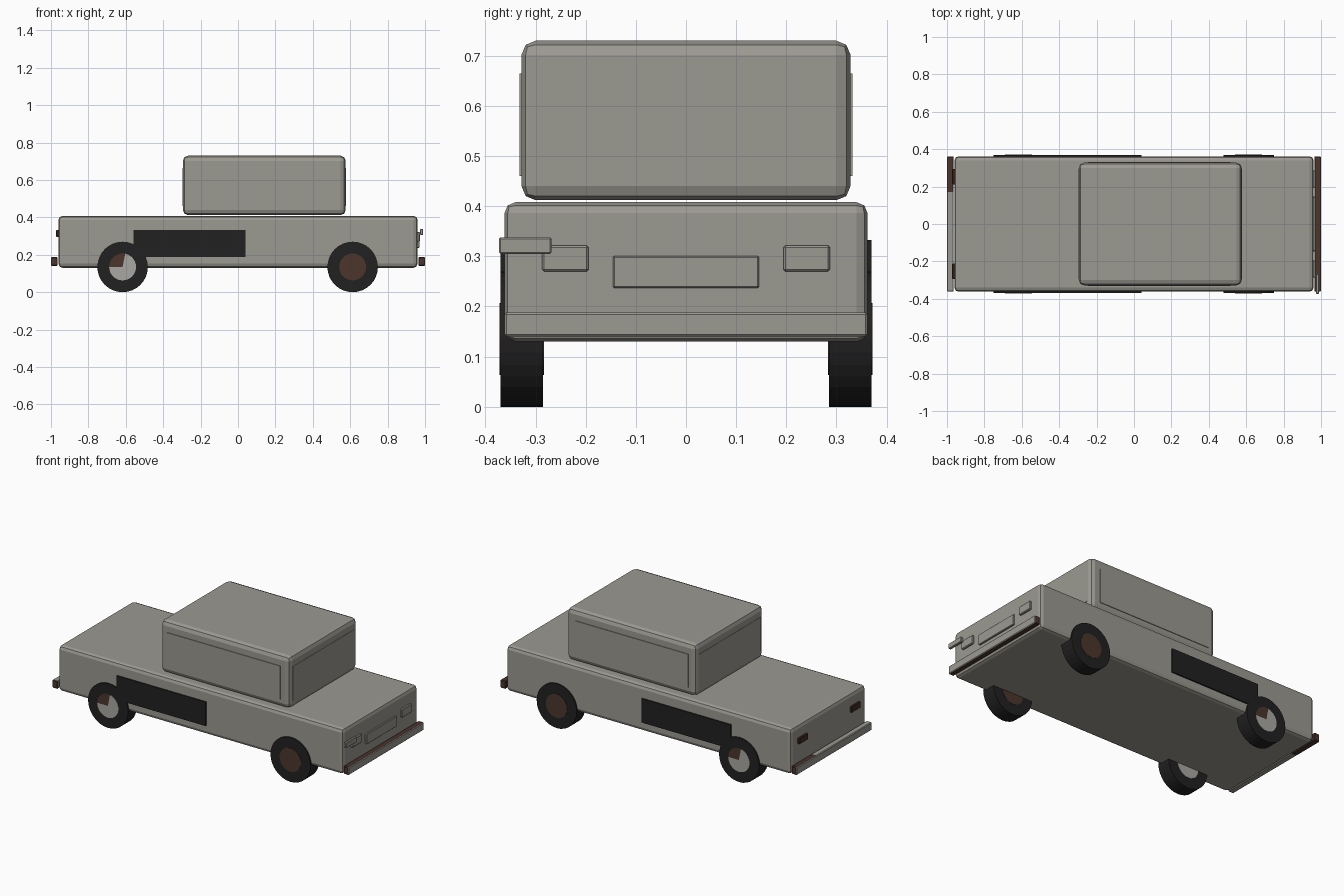
import bpy, bmesh, math
from mathutils import Vector, Matrix

if "Cube" in bpy.data.objects:
    bpy.data.objects.remove(bpy.data.objects["Cube"], do_unlink=True)


def material(name, rgb):
    m = bpy.data.materials.new(name)
    m.use_nodes = True
    m.diffuse_color = (*rgb, 1)
    bsdf = m.node_tree.nodes["Principled BSDF"]
    bsdf.inputs["Base Color"].default_value = (*rgb, 1)
    bsdf.inputs["Roughness"].default_value = 0.6
    return m


GREY = material("warm_grey_paint", (0.33, 0.32, 0.285))
HUB = material("pale_hub_metal", (0.40, 0.39, 0.36))
BLACK = material("black_rubber", (0.015, 0.015, 0.015))
RUST = material("brown_rust", (0.07, 0.035, 0.025))
LAMP = material("dark_red_lamp", (0.055, 0.025, 0.02))


def finish(name, bm, mats):
    mesh = bpy.data.meshes.new(name)
    bm.normal_update()
    bm.to_mesh(mesh)
    bm.free()
    for m in mats:
        mesh.materials.append(m)
    ob = bpy.data.objects.new(name, mesh)
    bpy.context.collection.objects.link(ob)
    return ob


def box(name, xs, ys, zs, mats, bevel=0, segments=2, cut_y=None, rule=None):
    """Box between pairs of limits, optionally bevelled, cut and painted by rule."""
    bm = bmesh.new()
    bmesh.ops.create_cube(bm, size=1)
    lims = (xs, ys, zs)
    for v in bm.verts:
        v.co = Vector([(a + b) / 2 + c * (b - a) for c, (a, b) in zip(v.co, lims)])
    if bevel:
        bmesh.ops.bevel(bm, geom=bm.edges[:], offset=bevel, segments=segments,
                        profile=0.5, affect='EDGES')
    if cut_y is not None:
        bmesh.ops.bisect_plane(bm, geom=bm.verts[:] + bm.edges[:] + bm.faces[:],
                               plane_co=(0, cut_y, 0), plane_no=(0, 1, 0))
    bm.normal_update()
    if rule:
        for f in bm.faces:
            f.material_index = int(rule(f.normal, f.calc_center_median()))
    return finish(name, bm, mats)


# Main body and cabin
box("body", (-0.96, 0.96), (-0.362, 0.362), (0.13, 0.408), [GREY], 0.022)
box("cabin", (-0.295, 0.576), (-0.328, 0.328), (0.412, 0.73), [GREY], 0.028)

# Windows as thin plates
for end, x in (("front", 0.576), ("rear", -0.295)):
    box(end + "_window", (x - 0.002, x + 0.002), (-0.298, 0.298), (0.46, 0.665), [GREY])

for side, s in (("left", 1), ("right", -1)):
    def span(a, b):
        return tuple(sorted((s * a, s * b)))

    box(side + "_window", (-0.245, 0.515), span(0.326, 0.332), (0.46, 0.665), [GREY])
    box(side + "_door_panel", (-0.56, 0.04), span(0.361, 0.37), (0.187, 0.333), [BLACK])
    # Lamps at both ends
    box(side + "_headlight", (0.955, 0.972), span(0.194, 0.287), (0.27, 0.322),
        [GREY], 0.004, 1)
    box(side + "_tail_light", (-0.972, -0.955), span(0.21, 0.295), (0.295, 0.332),
        [LAMP], 0.003, 1)

# Grille and the loose mirror in front of the nose
box("grille", (0.955, 0.97), (-0.146, 0.146), (0.237, 0.301), [GREY], 0.003, 1)
box("mirror", (0.974, 0.99), (-0.373, -0.268), (0.305, 0.338), [GREY], 0.003, 1)

# Partly rusted bumpers
box("front_bumper", (0.964, 1.0), (-0.362, 0.362), (0.14, 0.188), [GREY, RUST],
    0.004, 1, rule=lambda n, c: n.x < 0.5)
box("rear_bumper", (-1.0, -0.964), (-0.362, 0.362), (0.14, 0.188), [GREY, RUST],
    0.004, 1, cut_y=0.17,
    rule=lambda n, c: n.x > -0.5 and (c.y > 0.17 or abs(n.y) > 0.5))


def cylinder(name, centre, radius, width, mats, rule=None, tris=False):
    """Cylinder lying along y."""
    bm = bmesh.new()
    bmesh.ops.create_cone(bm, cap_ends=True, cap_tris=tris, segments=32,
                          radius1=radius, radius2=radius, depth=width,
                          matrix=Matrix.Translation(centre) @ Matrix.Rotation(math.pi / 2, 4, 'X'))
    bm.normal_update()
    if rule:
        for f in bm.faces:
            f.material_index = int(rule(f.normal, f.calc_center_median() - Vector(centre)))
    return finish(name, bm, mats)


# Wheels: black tyre with a slightly proud hub, rear hubs only part rusted
for side, s in (("left", 1), ("right", -1)):
    for end, x in (("front", 0.613), ("rear", -0.617)):
        centre = (x, s * 0.3275, 0.135)
        cylinder(f"{end}_{side}_tyre", centre, 0.135, 0.085, [BLACK])
        if end == "front":
            cylinder(f"{end}_{side}_hub", centre, 0.072, 0.089, [RUST])
        else:
            cylinder(f"{end}_{side}_hub", centre, 0.072, 0.089, [HUB, RUST], tris=True,
                     rule=lambda n, d, s=s: n.y * s > 0.5 and d.z > 0 and d.x * s > -0.01)
